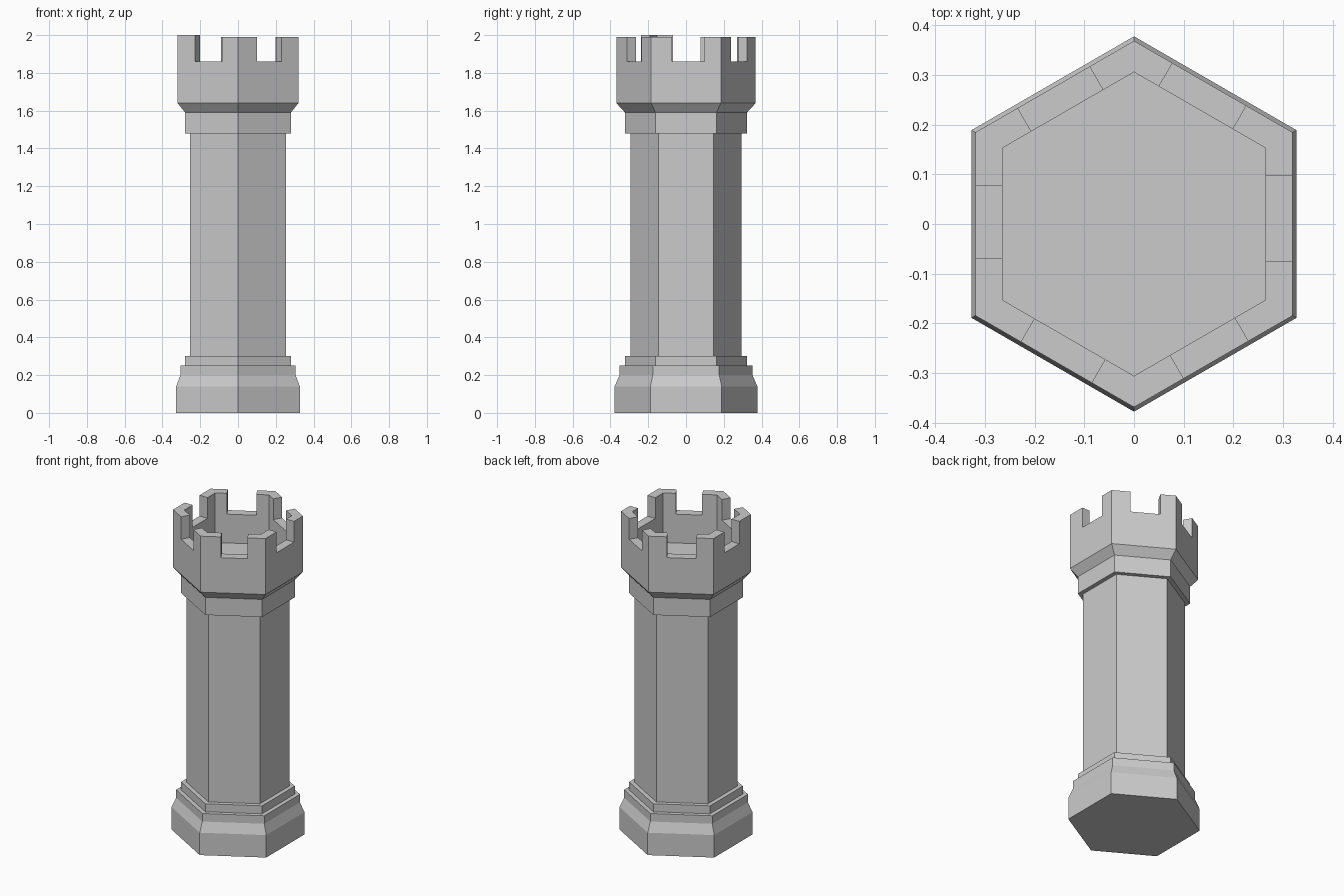
import bpy, bmesh
from math import cos, sin, radians, sqrt

if "Cube" in bpy.data.objects:
    bpy.data.objects.remove(bpy.data.objects["Cube"])

RIM, FLOOR = 1.86, 1.68          # gap bottom and sunken roof heights
R_OUT, R_IN = 0.369, 0.306       # battlement wall radii (to corners)


def corner(r, i, z):
    a = radians(30 + 60 * i)
    return (r * cos(a), r * sin(a), z)


def on_face(r, i, t, z):
    """Point on hexagon side i, offset t along the side from its middle."""
    a, d = radians(60 * i), r * sqrt(3) / 2
    return (d * cos(a) - t * sin(a), d * sin(a) + t * cos(a), z)


def loft(bm, profile, cap_first=False, cap_last=False):
    rings = [[bm.verts.new(corner(r, i, z)) for i in range(6)] for r, z in profile]
    for a, b in zip(rings, rings[1:]):
        for i in range(6):
            j = (i + 1) % 6
            bm.faces.new((a[i], a[j], b[j], b[i]))
    if cap_first:
        bm.faces.new(rings[0][::-1])
    if cap_last:
        bm.faces.new(rings[-1])


def finish(bm, name):
    me = bpy.data.meshes.new(name)
    bm.to_mesh(me)
    bm.free()
    bpy.context.collection.objects.link(bpy.data.objects.new(name, me))


# Stepped base with its upper ledge
bm = bmesh.new()
loft(bm, [(0.378, 0), (0.378, 0.14), (0.352, 0.20), (0.352, 0.25),
          (0.323, 0.25), (0.323, 0.30), (0.293, 0.30)], cap_first=True)
finish(bm, "base")

# Hexagonal shaft
bm = bmesh.new()
loft(bm, [(0.293, 0.30), (0.293, 1.48)])
finish(bm, "shaft")

# Collar, flared crown wall and sunken roof
bm = bmesh.new()
loft(bm, [(0.293, 1.48), (0.323, 1.48), (0.323, 1.59), (R_OUT, 1.64), (R_OUT, RIM)])
loft(bm, [(R_IN, RIM), (R_IN, FLOOR)], cap_last=True)

# Slightly uneven gaps: start and end along each side
gaps = [(-.075, .097), (-.076, .095), (-.081, .086),
        (-.077, .070), (-.078, .086), (-.069, .081)]
for i, (t0, t1) in enumerate(gaps):
    # Gap sill
    bm.faces.new([bm.verts.new(on_face(r, i, t, RIM)) for r, t in
                  ((R_OUT, t0), (R_OUT, t1), (R_IN, t1), (R_IN, t0))])
    # Corner merlon wrapping onto the next side; one stands a little taller
    j = (i + 1) % 6
    n0 = gaps[j][0]
    top = 2.0 if i == 3 else 1.99
    rings = [[bm.verts.new(p) for p in (
        on_face(R_OUT, i, t1, z), corner(R_OUT, i, z), on_face(R_OUT, j, n0, z),
        on_face(R_IN, j, n0, z), corner(R_IN, i, z), on_face(R_IN, i, t1, z))]
        for z in (RIM, top)]
    lo, hi = rings
    for k in range(6):
        m = (k + 1) % 6
        bm.faces.new((lo[k], lo[m], hi[m], hi[k]))
    # Two quads for the L-shaped top
    bm.faces.new((hi[0], hi[1], hi[4], hi[5]))
    bm.faces.new((hi[1], hi[2], hi[3], hi[4]))
finish(bm, "battlements")
